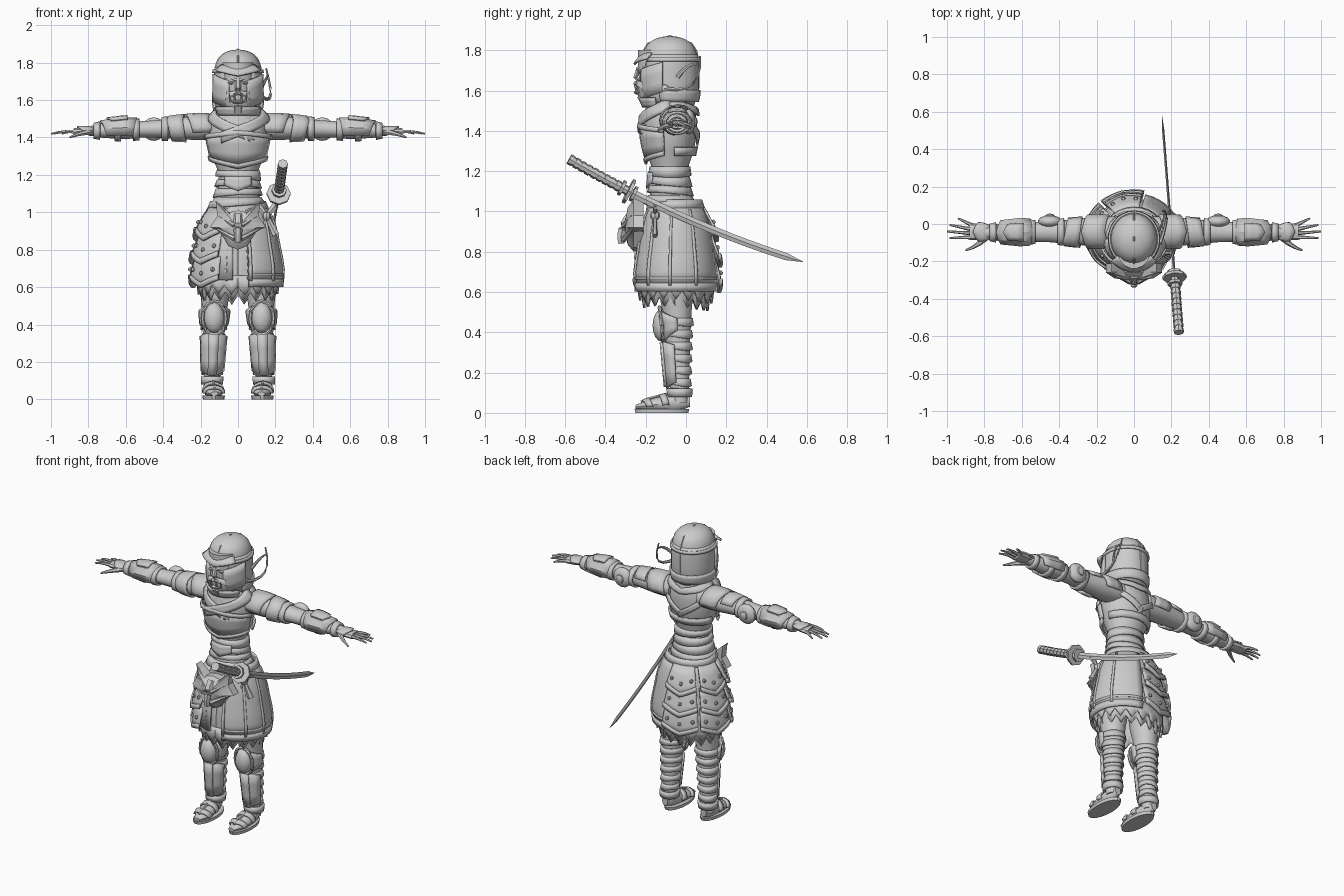
import bpy, bmesh
from math import sin, cos, radians, pi, sqrt
from mathutils import Vector

if "Cube" in bpy.data.objects:
    bpy.data.objects.remove(bpy.data.objects["Cube"])

grey = bpy.data.materials.new("plain grey")
grey.use_nodes = True
grey.diffuse_color = (.6, .6, .6, 1)
grey.node_tree.nodes["Principled BSDF"].inputs["Base Color"].default_value = grey.diffuse_color

# Directions around a body, in degrees
LEFT, BACK, UP, RIGHT, FRONT = 0, 90, 90, 180, 270


def finish(name, bm, mirror=False, thick=0):
    """Turn a bmesh into a shaded object, optionally thickened and mirrored in x."""
    bmesh.ops.remove_doubles(bm, verts=bm.verts, dist=.0001)
    bmesh.ops.recalc_face_normals(bm, faces=bm.faces)
    mesh = bpy.data.meshes.new(name)
    bm.to_mesh(mesh)
    bm.free()
    mesh.materials.append(grey)
    part = bpy.data.objects.new(name, mesh)
    bpy.context.collection.objects.link(part)
    if thick:
        solid = part.modifiers.new("thickness", 'SOLIDIFY')
        solid.thickness, solid.offset = thick, 0
    if mirror:
        part.modifiers.new("mirror", 'MIRROR')
    bpy.ops.object.select_all(action='DESELECT')
    part.select_set(True)
    bpy.context.view_layer.objects.active = part
    bpy.ops.object.shade_smooth_by_angle(angle=radians(35))


def skin(bm, rings, closed=True):
    """Bridge rows of points with quads and cap closed tubes."""
    rows = [[bm.verts.new(point) for point in ring] for ring in rings]
    count = len(rows[0])
    for low, high in zip(rows, rows[1:]):
        for i in range(count if closed else count - 1):
            j = (i + 1) % count
            bm.faces.new((low[i], low[j], high[j], high[i]))
    if closed:
        bm.faces.new(rows[0])
        bm.faces.new(rows[-1])


def through(*values):
    """Smooth function of 0..1 through evenly spaced values."""
    def profile(f):
        place = min(max(f, 0), 1) * (len(values) - 1)
        i = min(int(place), len(values) - 2)
        t = place - i
        t = (t + t * t * (3 - 2 * t)) / 2
        return values[i] + (values[i + 1] - values[i]) * t
    return profile


class Body:
    """Elliptical form along an axis; depth is a profile or a share of the width."""

    def __init__(self, start, end, width, depth, centre, centre_end=None, axis='z'):
        self.start, self.end, self.width, self.axis = start, end, width, axis
        self.depth = depth if callable(depth) else lambda f: depth * width(f)
        self.centre, self.centre_end = Vector(centre), Vector(centre_end or centre)

    def point(self, f, angle, lift=0):
        along = self.start + (self.end - self.start) * f
        mid = self.centre.lerp(self.centre_end, f)
        u = mid.x + (self.width(f) + lift) * cos(radians(angle))
        v = mid.y + (self.depth(f) + lift) * sin(radians(angle))
        return Vector({'x': (along, u, v), 'y': (u, along, v), 'z': (u, v, along)}[self.axis])


def loft(name, body, low=0, high=1, sides=18, steps=14, mirror=False):
    """Solid skin over a body, with rings closer together near the ends."""
    bm = bmesh.new()
    fractions = [low + (high - low) * (1 - cos(pi * i / steps)) / 2 for i in range(steps + 1)]
    skin(bm, [[body.point(f, 360 * k / sides) for k in range(sides)] for f in fractions])
    finish(name, bm, mirror)


tent = lambda u: 1 - abs(2 * u - 1)


def panel(name, body, middle, reach, top, bottom, rise=0, dip=0, slope=0, lift=.012, flare=0,
          thick=.012, across=10, rows=3, edge=None, mirror=False):
    """Curved plate on a body; rise and dip put points on its edges."""
    bm = bmesh.new()
    rings = []
    for r in range(rows + 1):
        ring = []
        for k in range(across + 1):
            u, v = k / across, r / rows
            high = top + rise * tent(u)
            low = bottom - dip * tent(u) + (edge(u) if edge else 0)
            f = high + (low - high) * v + slope * (u - .5)
            ring.append(body.point(f, middle + reach * (2 * u - 1), lift + flare * v))
        rings.append(ring)
    skin(bm, rings, closed=False)
    finish(name, bm, mirror, thick)


def bow(a, b, bulge=(0, 0, 0)):
    """Curved path between two points."""
    return [Vector(a).lerp(Vector(b), t / 6) + Vector(bulge) * tent(t / 6) * (2 - tent(t / 6))
            for t in range(7)]


def sweep(name, path, radius, tip=None, flat=1, sides=6, mirror=False):
    """Tapered tube along a path; flat scales its sideways width."""
    bm = bmesh.new()
    rings = []
    last = len(path) - 1
    tip = radius if tip is None else tip
    for i, p in enumerate(path):
        along = (path[min(i + 1, last)] - path[max(i - 1, 0)]).normalized()
        guide = Vector((0, 1, 0)) if abs(along.z) > .9 else Vector((0, 0, 1))
        side = along.cross(guide).normalized()
        up = side.cross(along)
        size = radius + (tip - radius) * i / last
        angles = [2 * pi * k / sides for k in range(sides)]
        rings.append([p + (side * flat * cos(a) + up * sin(a)) * size for a in angles])
    skin(bm, rings)
    finish(name, bm, mirror)


def ball(name, place, size, sides=8, mirror=False):
    bm = bmesh.new()
    bmesh.ops.create_uvsphere(bm, u_segments=sides, v_segments=sides // 2 + 1, radius=1)
    bmesh.ops.scale(bm, vec=size, verts=bm.verts)
    bmesh.ops.translate(bm, vec=place, verts=bm.verts)
    finish(name, bm, mirror)


# Torso, waist wraps and chest armour
torso = Body(1, 1.6, through(.14, .11, .1, .14, .16, .15, .06), .85, (0, -.08))
loft("torso", torso, sides=20)
for k in range(4):
    wave = lambda u: .02 * sin(2 * pi * u + k)
    panel("waist_wrap", torso, BACK, 180, .13 + .08 * k, .06 + .08 * k, edge=wave, lift=.005,
          flare=.01, across=20, rows=1)
panel("belly_plate", torso, FRONT, 35, .32, .24, dip=.05, lift=.02)
panel("breastplate", torso, FRONT, 78, .66, .5, rise=.04, dip=.07, lift=.014)
panel("breastplate_top_rim", torso, FRONT, 78, .69, .65, rise=.04, dip=-.04, lift=.022, rows=1)
panel("breastplate_low_rim", torso, FRONT, 78, .5, .46, rise=-.07, dip=.07, lift=.022, rows=1)
panel("lapel_under", torso, FRONT - 30, 60, .83, .73, slope=-.23)
panel("lapel_over", torso, FRONT + 30, 60, .83, .73, slope=.23, lift=.02)
panel("back_collar", torso, BACK, 90, .93, .87, rise=-.08, dip=.08)
panel("harness_strap", torso, BACK - 35, 40, .72, .65, slope=-.25, mirror=True)
panel("harness_belt", torso, BACK, 80, .53, .46, rows=1)
loft("neck_cowl", Body(1.48, 1.58, through(.13, .12, .1), 1, (0, -.08)))

# Head, face and fanged mask
head = Body(1.5, 1.8, through(.03, .08, .09, .09), 1.1, (0, -.14))
loft("head", head)
panel("mask", head, FRONT, 65, .45, .15, rise=.06, lift=.006, flare=.012)
sweep("nose", [head.point(.72, FRONT, -.005), head.point(.55, FRONT, .015), head.point(.5, FRONT)], .012, flat=1.3)
sweep("brow", bow(head.point(.68, FRONT + 5), head.point(.72, FRONT + 55), (0, 0, .005)), .01, .006, mirror=True)
ball("eye", head.point(.64, FRONT + 24, -.003), (.02, .01, .008), mirror=True)
sweep("moustache", bow(head.point(.46, FRONT + 3, .02), head.point(.34, FRONT + 45, .015)), .011, .003, mirror=True)
ball("lower_lip", head.point(.3, FRONT, .015), (.035, .02, .01))
for turn in (10, 25):
    sweep("fang", [head.point(.3, FRONT + turn, .02), head.point(.46, FRONT + turn, .03)], .008, .001, mirror=True)
sweep("chin", [head.point(.25, FRONT, .01), head.point(.13, FRONT, .015)], .02, flat=1.6)

# Helmet with brim, guards and side ornament
dome = lambda f: .13 * sqrt(max(0, 1 - f ** 8)) * min(1, .75 + f)
helmet = Body(1.5, 1.87, dome, 1.1, (0, -.08))
loft("helmet_dome", helmet, low=.72)
panel("helmet_hood", helmet, BACK, 148, .75, .08, lift=-.004, across=24, rows=6)
panel("helmet_brim", helmet, FRONT, 48, .77, .7, dip=.08, lift=0, flare=.035)
panel("cheek_guard", helmet, FRONT + 48, 28, .6, .2, slope=.1, lift=.006, mirror=True)
panel("chin_guard", helmet, FRONT, 60, .17, .05, lift=.018)
panel("nape_guard", helmet, BACK, 110, .28, .12, lift=.004, flare=.01, across=16)
panel("helmet_band", helmet, BACK, 140, .71, .66, lift=.005, across=18, rows=1)
ridge = [k / 10 for k in range(3, 10)]
sweep("helmet_crest", [helmet.point(f, BACK) for f in ridge] + [helmet.point(1, BACK)]
      + [helmet.point(f, FRONT) for f in (.9, .8)], .006)
sweep("helmet_horn", bow(helmet.point(.3, LEFT - 10, .01), (.15, .07, 1.77), (.03, .05, -.06)), .01, .005)
sweep("horn_prong", bow(helmet.point(.45, LEFT + 15), (.16, .06, 1.73), (.01, 0, .02)), .013, .005, flat=.6)
ball("horn_root", helmet.point(.3, LEFT - 10), (.015, .02, .02))

# Arms: plates, bands, elbow disc and forearm guard
arm = Body(.1, .8, through(.08, .08, .07, .06, .05, .06, .05, .03), .85, (-.04, 1.455), (-.045, 1.435), 'x')
loft("arm", arm, mirror=True)
panel("shoulder_plate", arm, UP, 110, .04, .2, rise=.04, dip=-.06, lift=.004, flare=.006, mirror=True)
panel("upper_arm_plate", arm, UP + 50, 120, .25, .36, rise=.03, dip=-.04, lift=.01, mirror=True)
for f in (.39, .61, .75, .91):
    panel("arm_band", arm, UP, 180, f, f + .05, lift=.007, across=14, rows=1, mirror=True)
ball("elbow_disc", arm.point(.5, BACK - UP), (.065, .035, .063), sides=14, mirror=True)
ball("elbow_stud", arm.point(.5, BACK - UP, .025), (.03, .02, .03), mirror=True)
panel("forearm_guard", arm, UP, 120, .66, .86, rise=-.03, dip=-.05, across=6, mirror=True)
panel("forearm_ridge", arm, UP, 35, .7, .82, dip=-.04, lift=.022, across=4, mirror=True)

# Hands
palm = Body(.76, .88, through(.03, .045, .045), .45, (-.045, 1.435), (-.04, 1.43), 'x')
loft("palm", palm, sides=10, mirror=True)
panel("hand_guard", palm, UP, 80, .1, .6, dip=-.25, lift=.005, thick=.008, mirror=True)
for k in range(4):
    root = Vector((.86, -.01 - .02 * k, 1.43))
    tip = Vector((1 - .015 * (k - 2) ** 2, .03 - .035 * k, 1.42))
    sweep("finger", bow(root, tip, (0, 0, .006)), .012, .005, mirror=True)
    ball("knuckle", root, (.012, .01, .015), mirror=True)
sweep("thumb", bow((.79, -.07, 1.43), (.9, -.14, 1.4), (0, -.01, .004)), .018, .005, mirror=True)

# Legs, wraps and knee armour
leg = Body(.05, .65, through(.04, .05, .058, .07, .09), 1.05, (.14, -.03), (.12, -.05))
loft("leg", leg, high=1.3, mirror=True)
for k in range(6):
    wave = lambda u: .01 * sin(4 * pi * u)
    panel("leg_wrap", leg, BACK, 180, .2 + .1 * k, .14 + .1 * k, edge=wave, lift=.002, flare=.008,
          thick=.008, across=14, rows=1, mirror=True)
panel("shin_guard", leg, FRONT, 75, .48, .17, rise=.04, dip=.05, lift=.014, across=6, mirror=True)
panel("shin_ridge", leg, FRONT, 20, .5, .13, lift=.024, across=2, mirror=True)
panel("knee_plate", leg, FRONT, 90, .7, .6, rise=.08, dip=.12, mirror=True)
knee = leg.point(.64, FRONT, .01)
ball("knee_cap", knee, (.055, .045, .08), sides=14, mirror=True)
turns = [k * pi / 8 for k in range(17)]
sweep("knee_rim", [knee + Vector((.063 * cos(a), -.01 * sin(a), .09 * sin(a))) for a in turns], .01, mirror=True)

# Sandals
loft("sandal_sole", Body(0, .02, through(.058, .06), 2.3, (.13, -.12)), steps=2, mirror=True)
foot = Body(-.25, .02, through(.02, .05, .05, .04, .02), through(.01, .03, .04, .05, .03),
            (.125, .03), (.14, .06), 'y')
loft("foot", foot, sides=12, mirror=True)
for f in (.2, .5):
    panel("sandal_strap", foot, UP, 100, f, f + .12, rise=-.08, dip=.08, lift=.005, rows=1, mirror=True)
sweep("toe_thong", [foot.point(f / 10, UP, .004) for f in range(1, 7)], .008, mirror=True)
panel("ankle_cuff", leg, BACK, 180, .12, .05, across=14, rows=1, mirror=True)

# Skirt: ragged under layers, bordered cloth and belt
skirt = Body(.5, 1.1, through(.2, .22, .19, .12), .85, (0, -.05))
ragged = lambda u: .08 * abs(u * 36 % 2 - 1) + .02 * sin(9 * u)
panel("under_skirt", skirt, BACK, 180, .9, .03, edge=ragged, lift=-.012, across=72, rows=6)
panel("under_frill", skirt, BACK, 180, .27, .09, edge=ragged, lift=-.005, flare=.01, across=72, rows=2)
panel("side_cloth", skirt, LEFT, 76, .9, .22, lift=.008, flare=.012, across=16, rows=6)
panel("cloth_hem", skirt, LEFT, 76, .24, .17, lift=.026, across=16, rows=1)
panel("cloth_hem_line", skirt, LEFT, 76, .29, .27, lift=.024, across=16, rows=1)
for turn in (-74, -40, -8, 28):
    panel("cloth_border", skirt, LEFT + turn, 2, .85, .22, lift=.016, flare=.012, across=1, rows=6)
panel("front_cloth", skirt, FRONT - 27, 20, .9, .23, lift=.006, flare=.012)
panel("belt", skirt, BACK, 180, .93, .86, across=24, rows=1)

# Layered tassets from the right side round to the back
for column in range(3):
    middle = BACK + 15 + 57 * column
    for row in range(3):
        top = .87 - .21 * row
        reach = 25 + row
        panel("tasset", skirt, middle, reach, top, top - .22, dip=.07, flare=.03)
        panel("tasset_trim", skirt, middle, reach, top - .17, top - .22, rise=-.07, dip=.07, lift=.045, rows=1)
        for side in (-.7, 0, .7):
            drop = .16 - .05 * abs(side)
            ball("tasset_rivet", skirt.point(top - drop, middle + side * reach, .035), (.012, .012, .012))

# Beaded cords beside the front opening and a tied bow at the hip
for turn in (-16, 16):
    for k in range(6):
        ball("cord_bead", skirt.point(.55 - .06 * k, FRONT + turn, .008), (.013, .013, .018))
knot = skirt.point(.8, FRONT + 52, .03)
ball("bow_knot", knot, (.025, .025, .025))
for x, z in ((-.03, -.1), (.05, -.1), (-.05, .06), (.05, .06)):
    sweep("hip_bow", [knot, knot + Vector((x, 0, z))], .012, .022, flat=.6)

# Beast mask on the belt: stepped face, snout, brows, cheeks and ears
half = [(0, .09), (.05, .08), (.12, .14), (.11, .06), (.15, 0), (.1, -.02), (.05, -.1), (0, -.12)]
outline = half + [(-x, z) for x, z in half[-2:0:-1]]
face = Vector((0, -.26, .92))
spot = lambda x, y, z: face + Vector((x, y, z))
bm = bmesh.new()
for_steps = ((1, .05), (1, 0), (.7, -.03), (.3, -.04))
skin(bm, [[spot(x * size, y, z * size) for x, z in outline] for size, y in for_steps])
finish("beast_mask", bm)
sweep("beast_snout", bow(spot(0, -.01, .06), spot(0, -.06, -.08), (0, -.02, 0)), .03, .018)
sweep("beast_brow", bow(spot(.02, -.05, .01), spot(.1, -.01, .06)), .013, .004, mirror=True)
sweep("beast_cheek", bow(spot(.02, -.05, -.06), spot(.13, 0, 0)), .015, .004, mirror=True)
sweep("beast_ear", [spot(.06, -.01, .06), spot(.12, 0, .14)], .025, .003, mirror=True)

# Sword: wrapped grip, triple guard and curved blade
pommel, tip = Vector((.24, -.58, 1.26)), Vector((.15, .58, .75))
sword = lambda t: pommel.lerp(tip, t) - Vector((0, 0, .16 * t * (1 - t)))
stretch = lambda a, b: [sword(a + (b - a) * k / 12) for k in range(13)]
sweep("sword_grip", stretch(0, .25), .023, sides=8)
for k in range(9):
    sweep("grip_wrap", stretch(.025 * k, .025 * k + .016), .027, sides=8)
for t, radius in ((.22, .04), (.25, .065), (.27, .04)):
    sweep("sword_guard", stretch(t, t + .012), radius, sides=8)
sweep("sword_blade", stretch(.26, .93), .02, .018, flat=.35, sides=4)
sweep("sword_point", stretch(.93, 1), .018, .001, flat=.35, sides=4)
